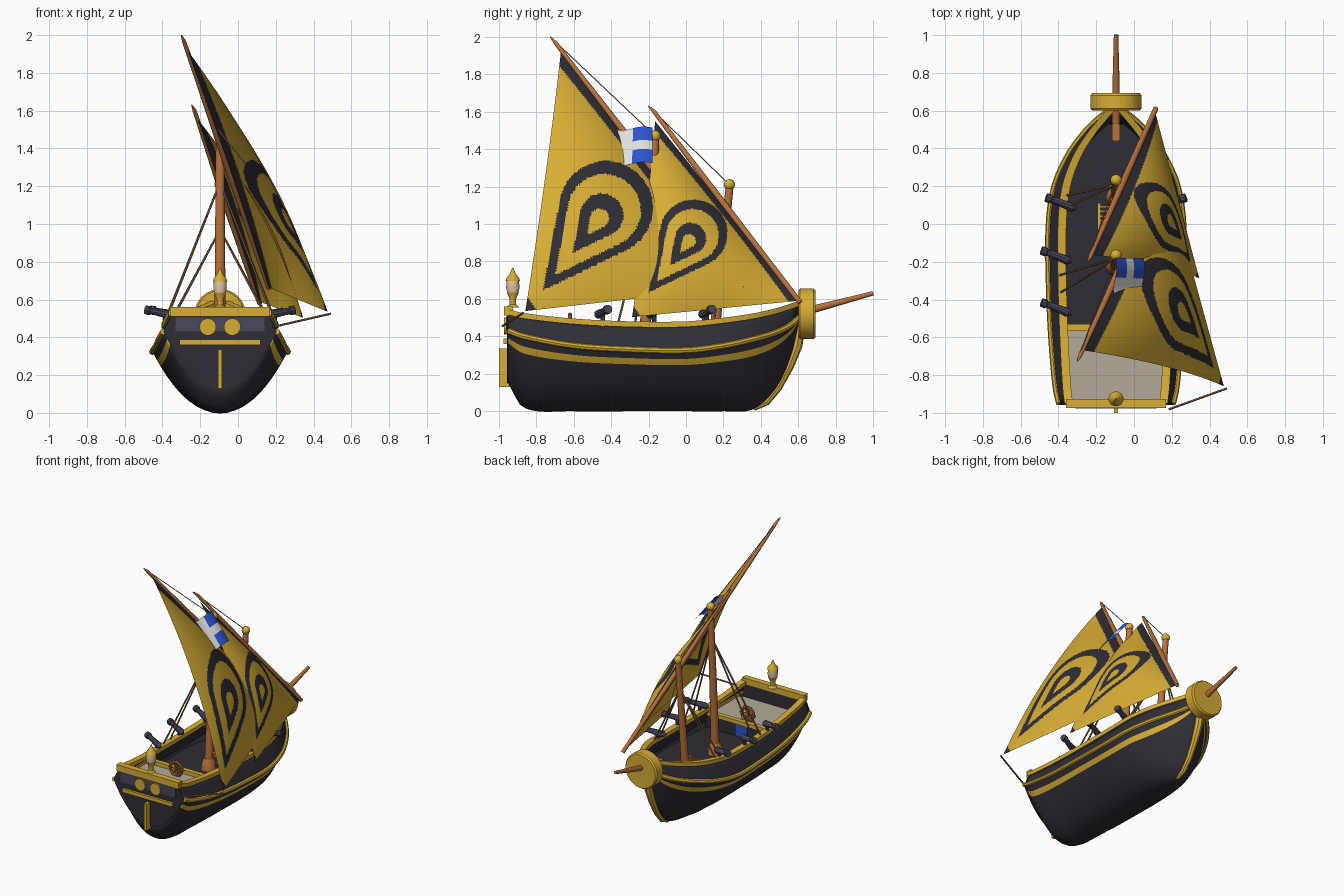
import bpy, bmesh, math
from mathutils import Vector as V

if "Cube" in bpy.data.objects:
    bpy.data.objects.remove(bpy.data.objects["Cube"])

CX = -0.095  # hull centre line
M = {}
for n, c in dict(gold=(.68, .42, .035), charcoal=(.027, .027, .036), wood=(.48, .17, .045),
                 slate=(.065, .065, .105), deck_cream=(.45, .41, .32), lamp_cream=(.82, .6, .37),
                 white=(.75, .75, .75), blue=(.026, .09, .62), rope=(.3, .17, .07)).items():
    M[n] = bpy.data.materials.new(n)
    M[n].diffuse_color = (*c, 1)

def mesh(name, verts, faces, *mats, idx=None, smooth=True):
    me = bpy.data.meshes.new(name)
    me.from_pydata([tuple(v) for v in verts], [], faces)
    for m in mats:
        me.materials.append(M[m])
    if idx:
        me.polygons.foreach_set("material_index", idx)
    if smooth:
        me.shade_smooth()
        me.set_sharp_from_angle(angle=math.radians(35))
    ob = bpy.data.objects.new(name, me)
    bpy.context.collection.objects.link(ob)
    return ob

def box(name, x, y, z, mat):
    vs = [(a, b, c) for a in x for b in y for c in z]
    return mesh(name, vs, [(0, 1, 3, 2), (4, 6, 7, 5), (0, 4, 5, 1), (2, 3, 7, 6), (0, 2, 6, 4), (1, 5, 7, 3)],
                mat, smooth=False)

def tube(name, pts, radii, mat, sides=12):
    """Round bar through pts with a radius at each point."""
    pts = [V(p) for p in pts]
    if not isinstance(radii, (list, tuple)):
        radii = [radii] * len(pts)
    vs, fs = [], []
    ref = (pts[-1] - pts[0]).orthogonal().normalized()
    for i, p in enumerate(pts):
        d = (pts[min(i + 1, len(pts) - 1)] - pts[max(i - 1, 0)]).normalized()
        u = (ref - d * ref.dot(d)).normalized()
        w = d.cross(u)
        vs += [p + radii[i] * (u * math.cos(a) + w * math.sin(a))
               for a in (2 * math.pi * k / sides for k in range(sides))]
    for i in range(len(pts) - 1):
        for k in range(sides):
            a, b = i * sides + k, i * sides + (k + 1) % sides
            fs.append((a, b, b + sides, a + sides))
    fs += [tuple(range(sides))[::-1], tuple(range(len(vs) - sides, len(vs)))]
    return mesh(name, vs, fs, mat)

def ball(name, p, r, mat):
    bpy.ops.mesh.primitive_uv_sphere_add(segments=16, ring_count=10, radius=r, location=p)
    ob = bpy.context.object
    ob.name = name
    ob.data.materials.append(M[mat])
    ob.data.shade_smooth()

# Hull stations: y, wale half width, rail half width, keel z, rail z, wale z
ST = [(-.95, .30, .255, .15, .53, .43), (-.87, .318, .265, .02, .51, .40), (-.6, .342, .28, 0, .48, .35),
      (-.3, .355, .29, 0, .465, .33), (0, .355, .29, 0, .465, .325), (.2, .325, .268, 0, .485, .35),
      (.36, .255, .21, .01, .508, .385), (.48, .17, .135, .11, .535, .42), (.56, .09, .07, .26, .56, .46),
      (.6, .035, .035, .40, .575, .50)]

def st(y):
    i = max(k for k in range(len(ST) - 1) if ST[k][0] <= y or k == 0)
    a, b = ST[i], ST[i + 1]
    p, q = ST[max(i - 1, 0)], ST[min(i + 2, len(ST) - 1)]
    h = b[0] - a[0]
    t = (y - a[0]) / h
    out = []
    for c in range(1, 6):
        m0 = (b[c] - p[c]) / (b[0] - p[0]) * h
        m1 = (q[c] - a[c]) / (q[0] - a[0]) * h
        out.append((2*t**3 - 3*t*t + 1)*a[c] + (t**3 - 2*t*t + t)*m0 + (3*t*t - 2*t**3)*b[c] + (t**3 - t*t)*m1)
    return out

def half(y, z):
    """Hull half width at a height."""
    B, R, K, S, W = st(y)
    if z >= W:
        return B + (R - B) * min(1, (z - W) / (S - W))
    e = .47 + .3 * max(0, (y - .2) / .4)
    return B * max(0, (z - K) / (W - K)) ** e

TL = [0, .01, .04, .1, .2, .32, .45, .6, .76, .86, 1]
def section(y):
    B, R, K, S, W = st(y)
    zs = [K + (W - K) * t for t in TL] + [W + (S - W) * t for t in (.33, .66, 1)]
    right = [(CX + half(y, z), y, z) for z in zs]
    return [(2 * CX - x, y_, z) for x, y_, z in right[:0:-1]] + right

# Hull skin with painted stripe
N = 50
YS = [-.95 + 1.55 * i / N for i in range(N + 1)]
rings = [section(y) for y in YS]
n = len(rings[0])
fs, idx = [], []
for i in range(N):
    for k in range(n - 1):
        a = i * n + k
        fs.append((a, a + n, a + n + 1, a + 1))
        idx.append(1 if k in (n // 2 + 8, n // 2 - 9) else 0)
hull = mesh("hull", [v for r in rings for v in r], fs, "charcoal", "gold", "charcoal", "charcoal", idx=idx)
sol = hull.modifiers.new("thickness", "SOLIDIFY")
sol.thickness, sol.offset, sol.material_offset = .02, -1, 2

# Transom plate
ring = rings[0]
vs = [(x, -.957, z) for x, _, z in ring] + [(x, -.935, z) for x, _, z in ring]
mesh("transom", vs, [tuple(range(n)), tuple(range(2 * n - 1, n - 1, -1))] +
     [(k, k + n, (k + 1) % n + n, (k + 1) % n) for k in range(n)], "charcoal", smooth=False)

def ribbon(name, path, w, h, mat):
    """Square moulding along a path that runs fore and aft."""
    vs = [(x + a * w / 2, y, z + b * h / 2) for x, y, z in path for a, b in ((-1, -1), (1, -1), (1, 1), (-1, 1))]
    fs = [(4*i + k, 4*i + (k+1) % 4, 4*i + 4 + (k+1) % 4, 4*i + 4 + k) for i in range(len(path) - 1) for k in range(4)]
    fs += [(3, 2, 1, 0), tuple(len(vs) - 4 + k for k in range(4))]
    mesh(name, vs, fs, mat)

for s, side in ((-1, "left"), (1, "right")):
    rows = [(y, st(y)) for y in YS]
    ribbon(f"rail_{side}", [(CX + s * (d[1] - .005), y, d[3]) for y, d in rows], .045, .03, "gold")
    tube(f"wale_{side}", [(CX + s * d[0], y, d[4]) for y, d in rows], .017, "gold", 8)
    ribbon(f"aft_deck_trim_{side}", [(CX + s * (half(y, .44) - .03), y, .44) for y in YS if y < -.54], .015, .02, "gold")

# Decks
def deck(name, y0, y1, z, mat):
    ys = [y0 + (y1 - y0) * i / 20 for i in range(21)]
    vs = [(CX + s * max(.002, half(y, z) - .012), y, z) for y in ys for s in (-1, 1)]
    mesh(name, vs, [(2*i, 2*i + 1, 2*i + 3, 2*i + 2) for i in range(20)], mat, smooth=False)
deck("main_deck", -.56, .53, .31, "charcoal")
deck("aft_deck", -.945, -.55, .41, "deck_cream")
box("aft_bulkhead", (CX - .31, CX + .31), (-.56, -.545), (.31, .42), "charcoal")
box("aft_beam", (CX - .29, CX + .29), (-.565, -.53), (.41, .44), "gold")
box("cabin_door", (CX - .05, CX + .05), (-.545, -.537), (.315, .405), "blue")

# Hatch grating
for k in range(6):
    box("hatch_slat", (CX - .09, CX + .09), (-.04 + k * .025, -.027 + k * .025), (.31, .335), "wood")
for s in (-1, 1):
    box("hatch_frame", (CX + s * .09 - .008, CX + s * .09 + .008), (-.05, .11), (.31, .34), "gold")

# Stern details
box("stern_beam", (CX - .265, CX + .265), (-.972, -.925), (.51, .56), "gold")
box("stern_bar", (CX - .215, CX + .215), (-.975, -.95), (.36, .388), "gold")
box("stern_window_panel", (CX - .235, CX + .235), (-.962, -.95), (.43, .505), "slate")
for s in (-1, 1):
    tube("stern_roundel", [(CX + s * .065, -.95, .455), (CX + s * .065, -.972, .455)], .045, "gold", 20)
box("rudder", (CX - .011, CX + .011), (-1, -.94), (.13, .335), "gold")
tube("lantern_base", [(CX, -.925, z) for z in (.555, .57, .6, .635)], [.035, .018, .018, .034], "gold")
tube("lantern_glass", [(CX, -.925, z) for z in (.63, .66, .7)], [.03, .037, .034], "lamp_cream")
tube("lantern_cap", [(CX, -.925, z) for z in (.695, .71, .735, .765)], [.04, .036, .016, .004], "gold")

# Steering wheel
bpy.ops.mesh.primitive_torus_add(location=(CX, -.62, .465), rotation=(math.pi / 2, 0, 0), major_radius=.05,
                                 minor_radius=.011, major_segments=20, minor_segments=8)
bpy.context.object.name = "wheel_rim"
bpy.context.object.data.materials.append(M["wood"])
for k in range(3):
    d = V((math.cos(k * math.pi / 3), 0, math.sin(k * math.pi / 3))) * .068
    tube("wheel_spoke", [V((CX, -.62, .465)) - d, V((CX, -.62, .465)) + d], .005, "wood", 6)
box("wheel_stand", (CX - .02, CX + .02), (-.605, -.57), (.41, .475), "wood")

# Bow: stem, round boss, bowsprit
tube("stem", [(CX, .36, .015), (CX, .43, .05), (CX, .49, .125), (CX, .55, .24), (CX, .592, .35), (CX, .61, .47)],
     [.014, .02, .022, .026, .03, .03], "gold", 8)
tube("bow_boss", [(CX, y, .52) for y in (.6, .61, .68, .692)], [.127, .136, .136, .127], "gold", 28)
tube("bowsprit", [(CX, .44, .48), (CX, .72, .555), (CX, 1, .63)], [.022, .02, .012], "wood")
box("bowsprit_bitt", (CX - .022, CX + .022), (.44, .53), (.46, .525), "wood")

# Masts
for nm, foot, top, r in (("main", (CX, -.225, .3), (CX, -.165, 1.45), .031), ("fore", (CX, .14, .3), (CX, .232, 1.19), .029)):
    tube(nm + "_mast", [foot, top], [r, r * .72], "wood", 16)
    ball(nm + "_mast_ball", V(top) + V((0, 0, .02)), .03, "gold")
    tube(nm + "_mast_collar", [V(foot) + V((0, .002, h)) for h in (.01, .06, .1)], [.055, .05, .033], "wood")

# Yards and the lines from peak to mast head
tube("main_yard", [(-.3, -.725, 2), (-.285, -.695, 1.965), (-.06, -.2, 1.32), (.165, .305, .66)], [.003, .011, .02, .014], "wood")
tube("fore_yard", [(-.245, -.2, 1.63), (-.23, -.17, 1.6), (-.06, .215, 1.09), (.115, .61, .58)], [.003, .011, .018, .014], "wood")
tube("main_peak_line", [(-.3, -.725, 2), (CX, -.165, 1.47)], .003, "rope", 5)
tube("fore_peak_line", [(-.245, -.2, 1.63), (CX, .232, 1.21)], .003, "rope", 5)
tube("main_sheet_boom", [(.185, -.98, .455), (.49, -.87, .525)], .006, "rope", 6)

# Shrouds
for s in (-1, 1):
    for y0, z0, hw, y1 in ((-.18, 1.22, .295, -.27), (-.18, 1.22, .29, -.36), (.21, .97, .265, .15), (.21, .97, .26, .09)):
        tube("shroud", [(CX, y0, z0), (CX + s * hw, y1, .48)], .006, "rope", 6)

# Swivel guns
for y, w in ((.11, .37), (-.17, .395), (-.445, .395)):
    for s in (-1, 1):
        tube("swivel_gun", [(CX + s * h, y + d, z) for h, d, z in
             ((w - .16, -.03, .512), (w - .14, -.023, .517), (w - .03, .02, .54), (w - .025, .022, .541), (w, .03, .546))],
             [.01, .024, .017, .025, .023], "slate", 10)
        tube("gun_post", [(CX + s * (w - .105), y, .43), (CX + s * (w - .105), y, .52)], .012, "slate", 8)

def teardrop(q, k):
    """True inside the teardrop scaled by k about its middle."""
    q, c, t, r = q / k, V((.043, .07)), V((-.294, -.37)), .25
    L = (c - t).length
    ax = (c - t) / L
    u, v = (q - t).dot(ax), abs((q - t).cross(ax))
    return (q - c).length < r or (0 < u < (L * L - r * r) / L and v < u * r / math.sqrt(L * L - r * r))

def sail(name, A, B, C, mid, size, rows=110):
    """Bellied triangle: peak, tack, clew, painted with a teardrop emblem."""
    A, B, C = V(A), V(B), V(C)
    nrm = (C - A).cross(B - A).normalized()
    vs, fs, idx, bary = [], [], [], []
    for i in range(rows + 1):
        for j in range(i + 1):
            a, b, c = 1 - i / rows, (i - j) / rows, j / rows
            vs.append(A * a + B * b + C * c + nrm * (.24 * a * c + 2.1 * a * b * c))
            bary.append((a, b, c))
    for i in range(rows):
        for j in range(i + 1):
            p, q = i * (i + 1) // 2 + j, (i + 1) * (i + 2) // 2 + j
            fs.append((p, q, q + 1))
            if j < i:
                fs.append((p, q + 1, p + 1))
    for f in fs:
        m = sum((vs[k] for k in f), V()) / 3
        a, b, c = (sum(bary[k][t] for k in f) / 3 for t in range(3))
        q = V((m.y - mid[0], m.z - mid[1]))
        hits = sum(teardrop(q, size * k) for k in (1, .78, .46, .2))
        idx.append(1 if hits % 2 or c < .06 or c > .95 or a > .975 or b > .96 else 0)
    mesh(name, vs, fs, "gold", "charcoal", idx=idx)

sail("main_sail", (-.268, -.668, 1.92), (.16, .295, .665), (.475, -.858, .535), (-.47, 1.016), 1)
sail("fore_sail", (-.21, -.165, 1.55), (.11, .6, .59), (.345, -.288, .503), (.01, .9), .72)

# Flag: blue hoist with white bar, white fly
vs, fs, idx = [], [], []
for i in range(13):
    for j in range(9):
        u, v = i / 12, j / 8
        w = .008 * math.sin(u * 6)
        vs.append((-.1 + .15 * v + w, -.18 - .205 * u - .012 * v * u, 1.515 - .19 * v + w - .01 * u))
for i in range(12):
    for j in range(8):
        a = i * 9 + j
        fs.append((a, a + 9, a + 10, a + 1))
        idx.append(1 if i < 6 and j not in (3, 4) else 0)
mesh("flag", vs, fs, "white", "blue", idx=idx)

for m in bpy.data.materials:
    if m.users and not m.is_grease_pencil:
        m.use_nodes = True
        m.node_tree.nodes["Principled BSDF"].inputs["Base Color"].default_value = m.diffuse_color
